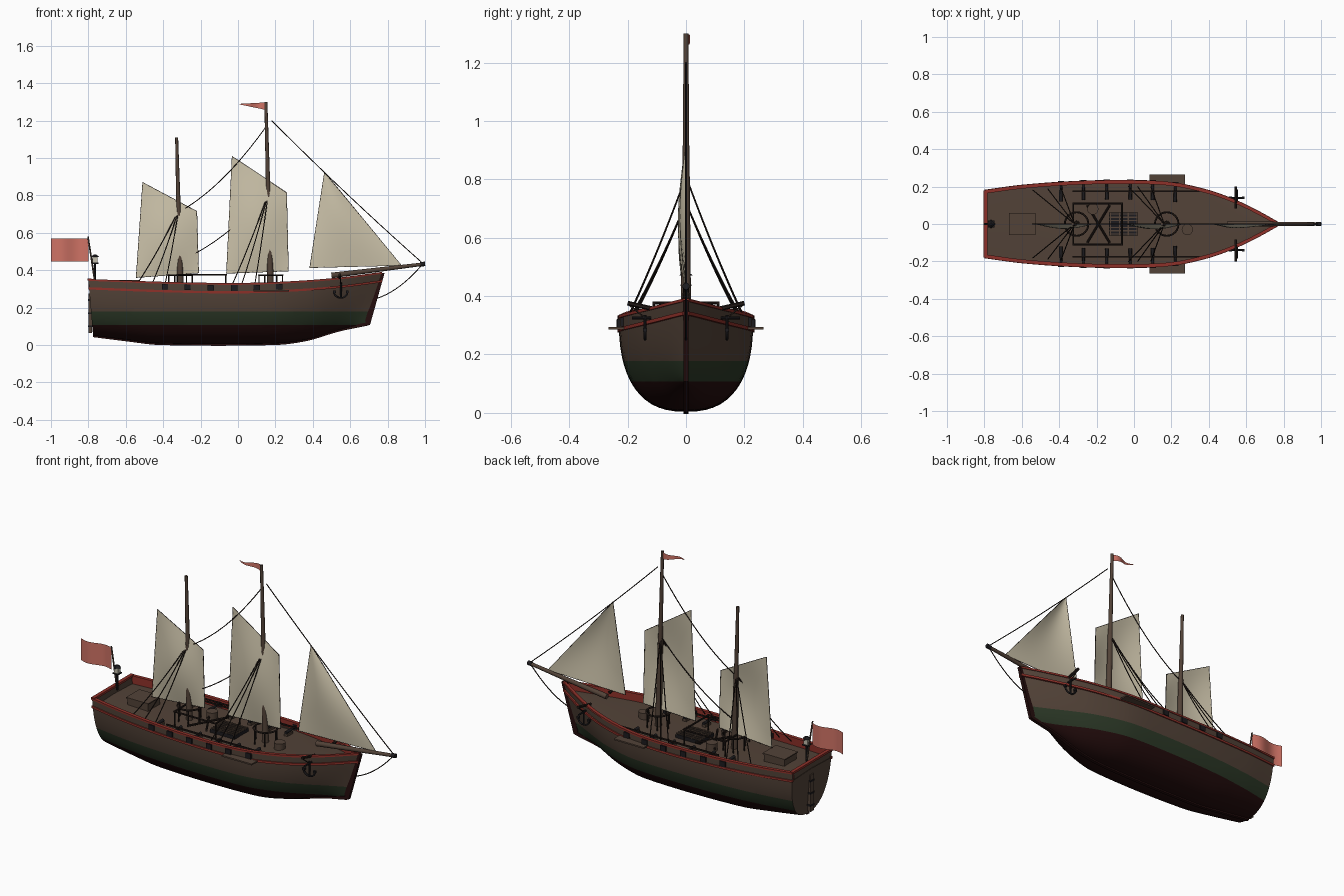
import bpy, bmesh, math
from mathutils import Vector, Matrix

if "Cube" in bpy.data.objects:
    bpy.data.objects.remove(bpy.data.objects["Cube"])


def material(name, c):
    m = bpy.data.materials.new(name)
    m.diffuse_color = (*c, 1)
    m.use_nodes = True
    m.node_tree.nodes["Principled BSDF"].inputs["Base Color"].default_value = m.diffuse_color
    return m


WOOD = material("brown_wood", (0.085, 0.055, 0.039))
GREEN = material("dark_green", (0.025, 0.04, 0.02))
BOTTOM = material("dark_maroon", (0.018, 0.004, 0.004))
RED = material("trim_red", (0.27, 0.03, 0.022))
FLAG = material("flag_red", (0.62, 0.17, 0.13))
SAIL = material("canvas", (0.60, 0.54, 0.40))
IRON = material("black_iron", (0.012, 0.011, 0.013))
ROPE = material("dark_rope", (0.016, 0.010, 0.008))
GLASS = material("lantern_glass", (0.55, 0.52, 0.42))


def finish(name, bm, mats, smooth=True):
    me = bpy.data.meshes.new(name)
    bm.to_mesh(me)
    bm.free()
    for m in mats:
        me.materials.append(m)
    ob = bpy.data.objects.new(name, me)
    bpy.context.collection.objects.link(ob)
    if smooth:
        bpy.ops.object.select_all(action='DESELECT')
        ob.select_set(True)
        bpy.context.view_layer.objects.active = ob
        bpy.ops.object.shade_smooth_by_angle(angle=math.radians(35))
    return ob


def box(name, c, s, mat):
    bm = bmesh.new()
    bmesh.ops.create_cube(bm, size=1, matrix=Matrix.Translation(c) @ Matrix.Diagonal((*s, 1)))
    return finish(name, bm, [mat], False)


def rod(name, a, b, r1, r2, mat, seg=12):
    a, b = Vector(a), Vector(b)
    q = Vector((0, 0, 1)).rotation_difference(b - a).to_matrix().to_4x4()
    bm = bmesh.new()
    bmesh.ops.create_cone(bm, cap_ends=True, segments=seg, radius1=r1, radius2=r2,
                          depth=(b - a).length, matrix=Matrix.Translation((a + b) / 2) @ q)
    return finish(name, bm, [mat])


def rope(name, a, b, sag=0.0, r=0.0028, mat=ROPE):
    a, b = Vector(a), Vector(b)
    line([a.lerp(b, t / 10) - Vector((0, 0, 4 * sag * t / 10 * (1 - t / 10))) for t in range(11)], name, r, mat)


def line(pts, name, r, mat, closed=False):
    cu = bpy.data.curves.new(name, 'CURVE')
    cu.dimensions = '3D'
    cu.bevel_depth, cu.bevel_resolution, cu.use_fill_caps = r, 1, True
    sp = cu.splines.new('POLY')
    sp.points.add(len(pts) - 1)
    for p, v in zip(sp.points, pts):
        p.co = (*v, 1)
    sp.use_cyclic_u = closed
    cu.materials.append(mat)
    bpy.context.collection.objects.link(bpy.data.objects.new(name, cu))


def grid(bm, rows, mat=0, closed=False):
    vs = [[bm.verts.new(p) for p in r] for r in rows]
    n = len(rows[0])
    for a, b in zip(vs, vs[1:]):
        for j in range(n if closed else n - 1):
            f = bm.faces.new((a[j], b[j], b[(j + 1) % n], a[(j + 1) % n]))
            f.material_index = mat(j) if callable(mat) else mat
    return vs


def spline(tab, x):
    i = max(k for k in range(len(tab) - 1) if k == 0 or tab[k][0] <= x)
    slope = lambda k: ((tab[min(k + 1, len(tab) - 1)][1] - tab[max(k - 1, 0)][1]) /
                       (tab[min(k + 1, len(tab) - 1)][0] - tab[max(k - 1, 0)][0]))
    (x0, y0), (x1, y1) = tab[i], tab[i + 1]
    h, t = x1 - x0, (x - x0) / (x1 - x0)
    return ((2*t**3 - 3*t*t + 1) * y0 + (t**3 - 2*t*t + t) * h * slope(i)
            + (3*t*t - 2*t**3) * y1 + (t**3 - t*t) * h * slope(i + 1))


# Hull lines: plan half-breadth, sheer height and keel height along x
HALF = [(-.8, .178), (-.6, .205), (-.3, .226), (0, .23), (.2, .22), (.4, .177), (.55, .122), (.68, .058), (.77, .007)]
SHEER = [(-.8, .348), (-.4, .333), (0, .327), (.3, .337), (.55, .357), (.77, .386)]
KEEL = [(-.8, .05), (-.6, .028), (-.42, .008), (.2, .008), (.4, .03), (.6, .08), (.77, .11)]
half, sheer, keel = (lambda x: spline(HALF, x)), (lambda x: spline(SHEER, x)), (lambda x: spline(KEEL, x))
XS = [-.8 + 1.57 * i / 44 for i in range(45)]


def shift(x, s):  # stem and transom rake
    return x - .085 * (1 - s) * max(0, (x - .2) / .57) + .025 * (1 - s) * max(0, (-x - .6) / .2)


NS = 14


def section(x):
    n = 2.5 - .7 * max(0, (x - .2) / .57)
    pts = []
    for k in range(NS + 1):
        a = math.pi / 2 * k / NS
        s = 1 - max(0, math.cos(a)) ** (2 / n)
        pts.append((shift(x, s), half(x) * math.sin(a) ** (2 / n), keel(x) + s * (sheer(x) - keel(x))))
    inner = max(.001, half(x) - .012)
    return pts + [(x, inner, sheer(x)), (x, inner, sheer(x) - .042), (x, 0, sheer(x) - .036)]


# Hull: planking, inner bulwark and deck, cut into waterline colour bands
bm = bmesh.new()
for side in (1, -1):
    rows = [[(px, py * side, pz) for px, py, pz in section(x)] for x in XS]
    grid(bm, rows, lambda j: 0 if j < NS else (3 if j < NS + 2 else 4))
for z in (.108, .178):
    bmesh.ops.bisect_plane(bm, geom=bm.verts[:] + bm.edges[:] + bm.faces[:], plane_co=(0, 0, z), plane_no=(0, 0, 1))
for f in bm.faces:
    if f.material_index == 0:
        z = f.calc_center_median().z
        f.material_index = 2 if z < .108 else 1 if z < .178 else 0
bmesh.ops.remove_doubles(bm, verts=bm.verts[:], dist=.0004)
bmesh.ops.recalc_face_normals(bm, faces=bm.faces[:])
finish("hull", bm, [WOOD, GREEN, BOTTOM, RED, WOOD])

# Transom, double sided
bm = bmesh.new()
s = section(-.8)[:NS + 1]
loop = s + [(x, -y, z) for x, y, z in reversed(s[1:])]
front = bm.faces.new([bm.verts.new(p) for p in loop])
r = bmesh.ops.extrude_face_region(bm, geom=[front])
bmesh.ops.translate(bm, verts=[v for v in r['geom'] if isinstance(v, bmesh.types.BMVert)], vec=(.01, 0, 0))
bmesh.ops.recalc_face_normals(bm, faces=bm.faces[:])
finish("transom", bm, [WOOD], False)
box("stern_rail", (-.794, 0, .35), (.02, .36, .012), RED)


# Rail and rubbing strake follow the sheer
def strake(name, drop, h, inn, out, mat):
    bm = bmesh.new()
    for side in (1, -1):
        rows = []
        for x in XS:
            b, z = half(x), sheer(x) - drop
            rows.append([(x, side * max(.0005, b + o), z + d) for o, d in
                         ((-inn, -h / 2), (out, -h / 2), (out, h / 2), (-inn, h / 2))])
        vs = grid(bm, rows, closed=True)
        bm.faces.new(vs[0])
        bm.faces.new(vs[-1])
    bmesh.ops.recalc_face_normals(bm, faces=bm.faces[:])
    finish(name, bm, [mat])


strake("cap_rail", 0, .010, .016, .004, RED)
strake("rubbing_strake", .045, .012, .006, .005, RED)

# Keel and stem post
bm = bmesh.new()
low = [(shift(x, 0), keel(x)) for x in XS]
pairs = [((x, z - .008), (x, z + .01)) for x, z in low]
pairs += [((.706, .108), (.68, .13)), ((.784, .386), (.752, .386))]
grid(bm, [[(a[0], -.009, a[1]), (a[0], .009, a[1]), (b[0], .009, b[1]), (b[0], -.009, b[1])] for a, b in pairs],
     closed=True)
bmesh.ops.holes_fill(bm, edges=bm.edges[:])
bmesh.ops.recalc_face_normals(bm, faces=bm.faces[:])
finish("keel_and_stem", bm, [BOTTOM], False)

# Rudder with iron straps
box("rudder", (-.79, 0, .17), (.02, .028, .21), WOOD)
for z in (.1, .17, .24):
    box("rudder_strap", (-.79, 0, z), (.024, .036, .01), IRON)

# Gun ports and guns, channels, anchors, catheads
for side in (1, -1):
    for x in (-.39, -.27, -.145, -.02, .1, .22):
        y = half(x)
        box("gun_port", (x, side * (y - .003), sheer(x) - .022), (.034, .022, .03), IRON)
        rod("gun_barrel", (x, side * (y - .1), sheer(x) - .02), (x, side * (y - .01), sheer(x) - .02), .009, .006, IRON)
        box("gun_carriage", (x, side * (y - .075), sheer(x) - .034), (.022, .05, .014), WOOD)
    box("channel", (.177, side * .235, .29), (.19, .06, .008), WOOD)
    box("pin_rail", (.01, side * .175, .325), (.68, .008, .008), ROPE)
    rod("cathead", (.545, side * .085, .35), (.545, side * .2, .376), .008, .008, ROPE, 6)
    y = side * .14
    rope("anchor_cable", (.545, side * .195, .37), (.55, y, .325), 0, .003)
    rod("anchor_shank", (.55, y, .255), (.55, y, .335), .005, .005, IRON, 8)
    rod("anchor_stock", (.55, side * .12, .325), (.55, side * .185, .325), .005, .005, IRON, 8)
    line([(.55 + .036 * math.cos(a), y, .285 + .033 * math.sin(a)) for a in
          [math.pi * (1 + k / 10) for k in range(11)]], "anchor_arms", .005, IRON)
    for d in (-.034, .034):
        box("anchor_fluke", (.55 + d, y, .285), (.014, .014, .012), IRON)

# Bowsprit
rod("bowsprit", (.5, 0, .372), (.995, 0, .433), .015, .009, WOOD)
rod("bowsprit_cap", (.975, 0, .431), (1, 0, .434), .012, .012, IRON)
rope("bobstay", (.985, 0, .43), (.745, 0, .25), .025)


# Masts, mast racks and shrouds
def mast(name, x, top, hound, feet):
    lean = lambda z: x - .026 * (z - .3)
    rod(name + "_lower", (x, 0, .28), (lean(hound), 0, hound), .018, .013, WOOD)
    rod(name + "_upper", (lean(hound), 0, hound), (lean(top), 0, top), .012, .008, WOOD)
    line([(x + .063 * math.cos(k * math.pi / 12), .063 * math.sin(k * math.pi / 12), .374) for k in range(24)],
         name + "_rack_ring", .005, ROPE, True)
    for k in range(6):
        a = k * math.pi / 3
        rod("rack_post", (x + .063 * math.cos(a), .063 * math.sin(a), .285),
            (x + .063 * math.cos(a), .063 * math.sin(a), .376), .004, .004, ROPE, 6)
    for side in (1, -1):
        for f in feet:
            rope("shroud", (lean(hound), 0, hound), (f, side * (half(f) - .03), .325), .015)


mast("main_mast", .175, 1.3, .81, (-.03, .02, .09))
mast("mizzen_mast", -.307, 1.11, .72, (-.54, -.46, -.39))
rope("fore_stay", (.18, 0, 1.2), (.99, 0, .435), .012)
rope("top_stay", (.152, 0, 1.17), (-.317, 0, .71), .05)
rope("lower_stay", (.16, 0, .81), (-.31, 0, .45), .04)


# Sails with a slight belly and rope edges
def sail(name, tl, tr, br, bl, belly):
    bm = bmesh.new()
    N, rows = 14, []
    P = [Vector((p[0], 0, p[1])) for p in (tl, tr, br, bl)]
    for i in range(N + 1):
        v = i / N
        l, r = P[3].lerp(P[0], v), P[2].lerp(P[1], v)
        rows.append([l.lerp(r, k / N) - Vector((0, belly * math.sin(math.pi * k / N) * math.sin(math.pi * v), 0))
                     for k in range(N + 1)])
    grid(bm, rows)
    bmesh.ops.remove_doubles(bm, verts=bm.verts[:], dist=.0001)
    finish(name, bm, [SAIL])
    line(P, name + "_edge_rope", .0018, ROPE, True)


sail("mizzen_sail", (-.51, .87), (-.22, .715), (-.21, .385), (-.545, .36), .026)
sail("main_sail", (-.032, 1.01), (.26, .815), (.27, .395), (-.062, .383), .028)
sail("jib", (.462, .925), (.463, .924), (.875, .425), (.383, .413), .022)


# Flags with a gentle wave
def flag(name, x0, length, h0, h1, z0, z1, y):
    bm = bmesh.new()
    rows = []
    for i in range(19):
        t = i / 18
        w = .012 * math.sin(t * 2 * math.pi) + y * t
        zc, h = z0 + (z1 - z0) * t, h0 + (h1 - h0) * t
        rows.append([(x0 - length * t, w, zc - h / 2), (x0 - length * t, w, zc + h / 2)])
    grid(bm, rows)
    finish(name, bm, [FLAG])


flag("ensign", -.8, .2, .125, .125, .508, .508, .008)
flag("pennant", .149, .142, .04, .003, 1.277, 1.288, .004)
rod("flagstaff", (-.765, 0, .34), (-.802, 0, .58), .005, .004, WOOD, 8)

# Stern lantern
rod("lantern_post", (-.765, 0, .34), (-.765, 0, .435), .006, .006, IRON, 8)
box("lantern_base", (-.765, 0, .437), (.036, .036, .006), IRON)
box("lantern_glass", (-.765, 0, .455), (.026, .026, .032), GLASS)
rod("lantern_roof", (-.765, 0, .47), (-.765, 0, .484), .025, .006, IRON, 4)

# Deck fittings: cabin hatch, grating, spare spars, barrels and beams
box("aft_hatch", (-.597, 0, .32), (.13, .11, .044), WOOD)
box("aft_hatch_lid", (-.597, 0, .344), (.14, .12, .006), WOOD)
box("main_hatch", (-.055, 0, .3), (.155, .125, .02), IRON)
for i in range(7):
    box("grating_slat_long", (-.055, -.054 + .018 * i, .312), (.155, .006, .006), WOOD)
for i in range(4):
    box("grating_slat_cross", (-.125 + .047 * i, 0, .311), (.006, .125, .006), WOOD)
for side in (1, -1):
    rod("spare_spar", (-.25, side * .1, .31), (-.13, -side * .1, .315), .006, .006, ROPE, 8)
    rod("boat_boom", (-.33, side * .11, .376), (-.06, side * .11, .376), .005, .005, ROPE, 8)
for x in (-.325, -.065):
    rod("boom_beam", (x, -.115, .376), (x, .115, .376), .005, .005, ROPE, 8)
    for y in (-.11, .11):
        rod("boom_post", (x, y, .285), (x, y, .376), .004, .004, ROPE, 6)
for x, y in ((-.22, .08), (.285, -.03)):
    rod("barrel", (x, y, .285), (x, y, .335), .03, .03, WOOD, 16)
